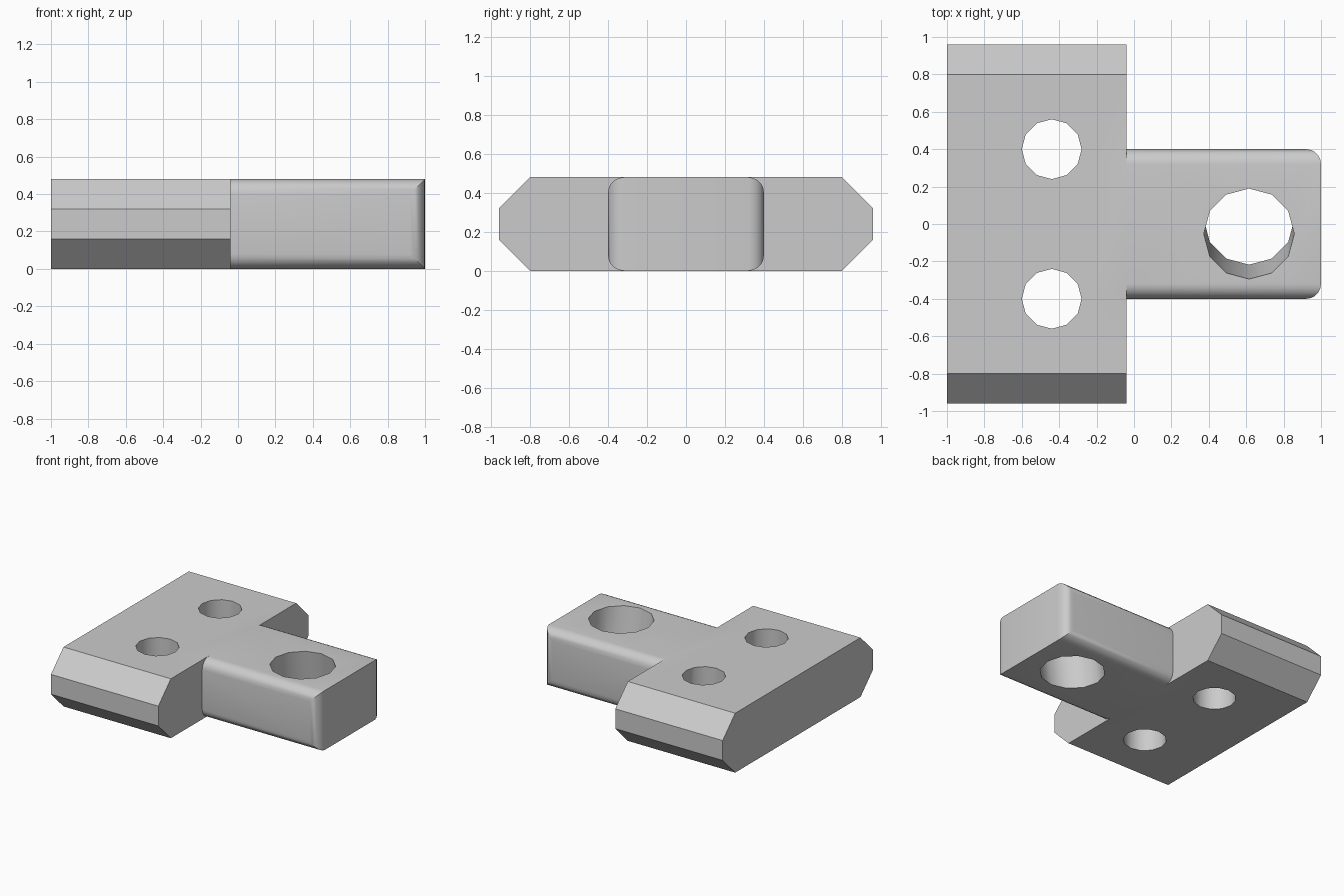
import bpy
import bmesh
from mathutils import Matrix, Vector

cube = bpy.data.objects.get("Cube")
if cube:
    bpy.data.objects.remove(cube, do_unlink=True)

H = 0.48          # thickness of the whole bracket
JOINT = -0.04     # where the arm leaves the plate

grey = bpy.data.materials.new("plain_grey")
grey.use_nodes = True
colour = (0.6, 0.6, 0.6, 1)
grey.diffuse_color = colour
grey.node_tree.nodes["Principled BSDF"].inputs["Base Color"].default_value = colour


def make_object(name, bm):
    bmesh.ops.recalc_face_normals(bm, faces=bm.faces)
    mesh = bpy.data.meshes.new(name)
    bm.to_mesh(mesh)
    bm.free()
    mesh.materials.append(grey)
    obj = bpy.data.objects.new(name, mesh)
    bpy.context.collection.objects.link(obj)
    return obj


def box(x0, x1, half_width):
    """Box mesh of full thickness, centred on y."""
    bm = bmesh.new()
    size = Matrix.Diagonal((x1 - x0, 2 * half_width, H, 1))
    place = Matrix.Translation(((x0 + x1) / 2, 0, H / 2))
    bmesh.ops.create_cube(bm, size=1, matrix=place @ size)
    return bm


def combine(target, tool, operation):
    """Apply a boolean and discard the tool."""
    tool.hide_render = True
    mod = target.modifiers.new(operation.lower(), 'BOOLEAN')
    mod.operation = operation
    mod.solver = 'EXACT'
    mod.object = tool
    bpy.context.view_layer.objects.active = target
    bpy.ops.object.modifier_apply(modifier=mod.name)
    bpy.data.objects.remove(tool, do_unlink=True)


def drill(target, x, y, radius, lean=0):
    """Twelve-sided through hole; lean moves it along y per unit of height."""
    bm = bmesh.new()
    bmesh.ops.create_cone(bm, cap_ends=True, segments=12,
                          radius1=radius, radius2=radius, depth=2 * H)
    for v in bm.verts:
        v.co.y += lean * v.co.z
        v.co += Vector((x, y, H / 2))
    combine(target, make_object("drill", bm), 'DIFFERENCE')


# Cross plate with chamfered ends
bm = box(-1, JOINT, 0.96)
ends = [e for e in bm.edges
        if abs(e.verts[0].co.x - e.verts[1].co.x) > 0.1]
bmesh.ops.bevel(bm, geom=ends, offset=0.16, segments=1, affect='EDGES')
bracket = make_object("bracket", bm)

# Arm with rounded long edges and rounded upright edges at its tip
bm = box(-0.2, 1, 0.4)
rounded = []
for e in bm.edges:
    a, b = e.verts[0].co, e.verts[1].co
    along = abs(a.x - b.x) > 0.1
    tip_upright = abs(a.z - b.z) > 0.1 and a.x > 0.9
    if along or tip_upright:
        rounded.append(e)
bmesh.ops.bevel(bm, geom=rounded, offset=0.08, segments=5,
                profile=0.5, affect='EDGES')
combine(bracket, make_object("arm", bm), 'UNION')

# Two upright bolt holes and one leaning hole in the arm
for side in (-1, 1):
    drill(bracket, -0.44, side * 0.4, 0.16)
drill(bracket, 0.615, -0.014, 0.242, lean=-0.16)

# Smooth the fillets and hole walls, keep other edges crisp
bracket.data.materials.clear()
bracket.data.materials.append(grey)
for p in bracket.data.polygons:
    p.material_index = 0
bpy.ops.object.select_all(action='DESELECT')
bracket.select_set(True)
bpy.context.view_layer.objects.active = bracket
bpy.ops.object.shade_smooth_by_angle(angle=0.6)
